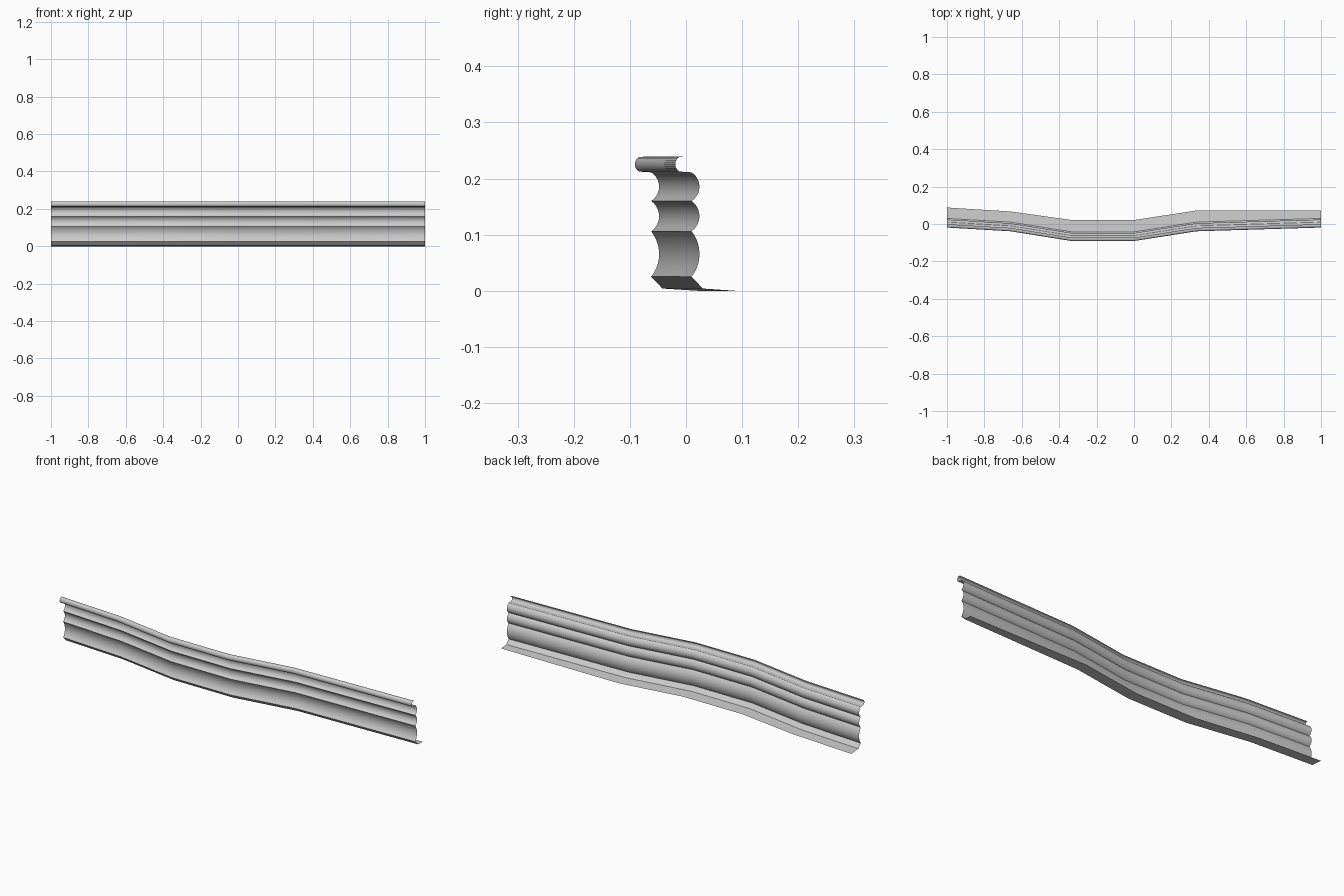
import bpy, bmesh, math

if "Cube" in bpy.data.objects:
    bpy.data.objects.remove(bpy.data.objects["Cube"])

# Stations along the run: x, sideways shift of the profile, y of the flat foot's back edge
STATIONS = [(-1, 0, .088), (-.66, -.02, .067), (-.333, -.072, .021),
            (0, -.072, .021), (.333, -.02, .072), (1, 0, .072)]


def scallop(z0, z1, y0=.010, sag=.014, n=10):
    """Circular arc bulging backwards between two cusps."""
    h = (z1 - z0) / 2
    r = (h * h + sag * sag) / (2 * sag)
    a = math.asin(h / r)
    cy, cz = y0 + sag - r, (z0 + z1) / 2
    return [(cy + r * math.cos(-a + 2 * a * i / n), cz + r * math.sin(-a + 2 * a * i / n))
            for i in range(n + 1)]


def sweep(name, profile, foot=False):
    bm = bmesh.new()
    rows = []
    for x, shift, back in STATIONS:
        pts = [(y + shift, z) for y, z in profile]
        if foot:
            pts.insert(0, (back, 0))
        rows.append([bm.verts.new((x, y, z)) for y, z in pts])
    for a, b in zip(rows, rows[1:]):
        for i in range(len(a) - 1):
            bm.faces.new((a[i], b[i], b[i + 1], a[i + 1]))
    me = bpy.data.meshes.new(name)
    bm.to_mesh(me)
    bm.free()
    ob = bpy.data.objects.new(name, me)
    bpy.context.collection.objects.link(ob)
    bpy.context.view_layer.objects.active = ob
    ob.select_set(True)
    bpy.ops.object.shade_smooth_by_angle(angle=math.radians(35))
    ob.select_set(False)
    return ob


# Flat foot with a sloped toe
sweep("foot", [(.030, .004), (.010, .025)], foot=True)

# Three concave grooves, the lowest one taller
sweep("lower_groove", scallop(.025, .106))
sweep("middle_groove", scallop(.106, .160))
sweep("upper_groove", scallop(.160, .211))

# Rounded nose rolling forward over the top, open at the back
nose = [(.010, .211), (-.004, .212)]
for i in range(11):
    t = math.radians(-90 - 180 * i / 10)
    nose.append((-.009 + .010 * math.cos(t), .2255 + .0132 * math.sin(t)))
nose.append((-.001, .239))
sweep("top_nose", nose)
